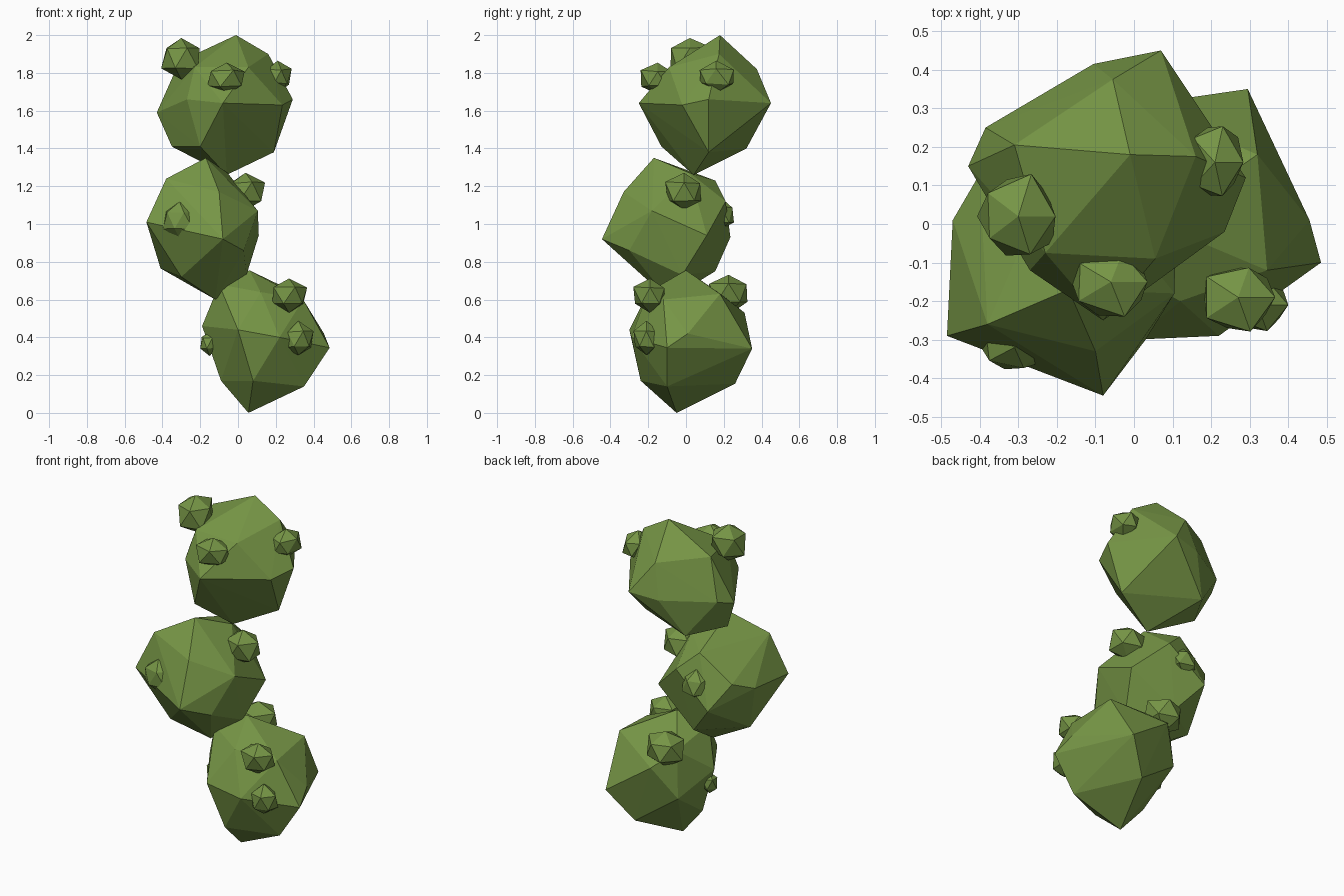
import bpy, bmesh, random
from mathutils import Vector

random.seed(4)
green = bpy.data.materials.new("leaf_green")
green.diffuse_color = (0.18, 0.30, 0.06, 1)


def finish(bm, name):
    bmesh.ops.recalc_face_normals(bm, faces=bm.faces)
    mesh = bpy.data.meshes.new(name)
    bm.to_mesh(mesh)
    bm.free()
    mesh.materials.append(green)
    obj = bpy.data.objects.new(name, mesh)
    bpy.context.collection.objects.link(obj)


def faceted_lobe(name, corners):
    """Convex low-poly lump stretched over a few corner points."""
    bm = bmesh.new()
    for c in corners:
        bm.verts.new(c)
    bmesh.ops.convex_hull(bm, input=bm.verts)
    loose = [v for v in bm.verts if not v.link_faces]
    bmesh.ops.delete(bm, geom=loose, context='VERTS')
    finish(bm, name)


def bud(name, centre, size):
    """Small jittered icosahedron."""
    bm = bmesh.new()
    bmesh.ops.create_icosphere(bm, subdivisions=1, radius=1)
    for v in bm.verts:
        k = random.uniform(0.95, 1.18)
        v.co = Vector(centre) + Vector([a * s * k for a, s in zip(v.co, size)])
    finish(bm, name)


# Three stacked lobes
faceted_lobe("bottom_lobe", [
    (.06, 0, .755), (.32, .18, .63), (.345, -.12, .60), (-.10, -.08, .68),
    (.455, .01, .42), (.485, -.10, .345), (.295, .35, .34), (.02, .31, .53),
    (-.19, 0, .46), (0, -.30, .44), (.22, -.29, .40), (-.10, .22, .34),
    (-.08, .2, .62), (.12, -.20, .64), (.35, -.10, .14), (.08, -.24, .17),
    (-.09, -.03, .17), (.16, .26, .155), (.055, -.05, 0)])
faceted_lobe("middle_lobe", [
    (-.17, -.17, 1.35), (-.38, -.26, 1.24), (-.055, .02, 1.27), (-.20, .155, 1.23),
    (-.10, -.33, 1.17), (-.485, -.29, 1.01), (-.47, .01, 1.03), (-.40, .13, 1.08),
    (.105, -.18, 1.07), (-.08, .21, 1.12), (-.08, -.445, .92), (.11, .11, .94),
    (-.31, .235, .93), (.03, -.30, .86), (-.41, -.03, .765), (-.30, -.22, .72),
    (.045, -.02, .73), (-.16, .155, .75), (-.12, -.09, .60)])
faceted_lobe("top_lobe", [
    (-.01, .18, 2.0), (-.31, .205, 1.86), (-.055, .375, 1.82), (.16, .175, 1.90),
    (.055, -.09, 1.83), (-.23, -.075, 1.83), (-.27, -.12, 1.66), (-.08, -.25, 1.64),
    (.10, -.11, 1.66), (.235, -.02, 1.63), (.29, .12, 1.66), (.07, .45, 1.64),
    (-.105, .415, 1.62), (-.385, .25, 1.62), (-.43, .15, 1.59), (.19, .12, 1.38),
    (-.20, -.13, 1.41), (-.35, .10, 1.41), (-.22, .32, 1.40), (-.06, .04, 1.26)])

# Little buds growing from the lobes: centre, half sizes
buds = [
    ((.27, -.19, .62), (.10, .09, .09)),
    ((.32, -.21, .39), (.08, .07, .085)),
    ((-.15, -.01, .37), (.05, .05, .06)),
    ((-.02, .225, .635), (.11, .11, .10)),
    ((.04, -.01, 1.17), (.105, .10, .10)),
    ((-.31, -.32, 1.02), (.09, .065, .095)),
    ((-.20, .185, 1.05), (.08, .07, .08)),
    ((-.30, .02, 1.88), (.105, .11, .11)),
    ((-.06, -.15, 1.77), (.11, .09, .085)),
    ((.21, .16, 1.78), (.07, .105, .08)),
]
for i, (centre, size) in enumerate(buds, 1):
    bud(f"bud_{i}", centre, size)
